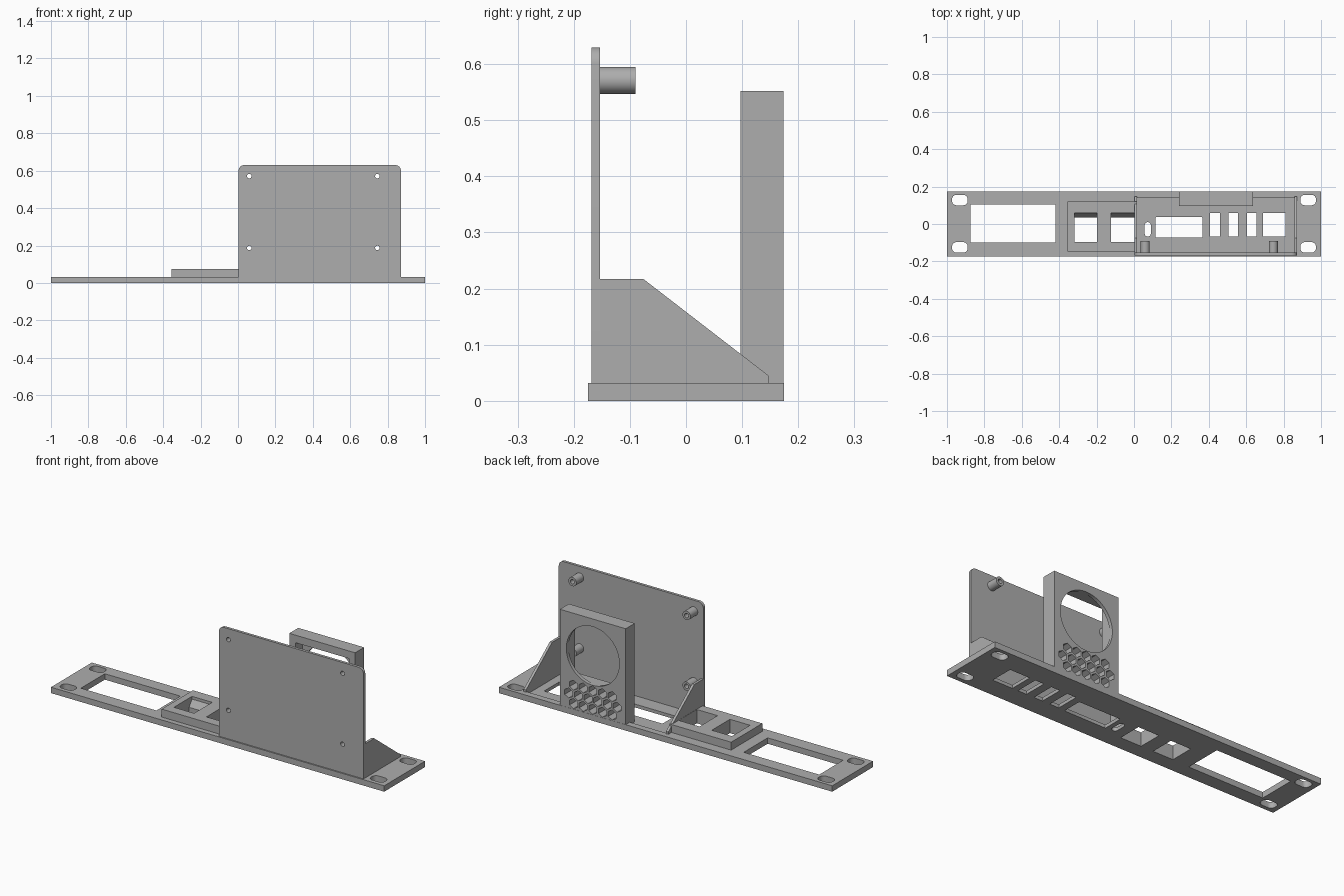
import bpy, bmesh, math

if "Cube" in bpy.data.objects:
    bpy.data.objects.remove(bpy.data.objects["Cube"])

grey = bpy.data.materials.new("plain grey")
grey.diffuse_color = (0.42, 0.42, 0.42, 1)
grey.use_nodes = True
grey.node_tree.nodes["Principled BSDF"].inputs["Base Color"].default_value = grey.diffuse_color

MAP = {'x': lambda a, b, d: (d, a, b),
       'y': lambda a, b, d: (a, d, b),
       'z': lambda a, b, d: (a, b, d)}


def prisms(name, outlines, axis, lo, hi):
    """One object holding an extruded prism for each 2D outline."""
    bm = bmesh.new()
    for pts in outlines:
        low = [bm.verts.new(MAP[axis](a, b, lo)) for a, b in pts]
        top = [bm.verts.new(MAP[axis](a, b, hi)) for a, b in pts]
        bm.faces.new(low)
        bm.faces.new(top[::-1])
        n = len(pts)
        for i in range(n):
            j = (i + 1) % n
            bm.faces.new((low[i], top[i], top[j], low[j]))
    bmesh.ops.recalc_face_normals(bm, faces=bm.faces)
    me = bpy.data.meshes.new(name)
    bm.to_mesh(me)
    bm.free()
    me.materials.append(grey)
    ob = bpy.data.objects.new(name, me)
    bpy.context.collection.objects.link(ob)
    return ob


def rect(a0, a1, b0, b1):
    return [(a0, b0), (a1, b0), (a1, b1), (a0, b1)]


def ngon(a, b, r, n=32, start=0.0):
    return [(a + r * math.cos(start + 2 * math.pi * i / n),
             b + r * math.sin(start + 2 * math.pi * i / n)) for i in range(n)]


def rounded(a0, a1, b0, b1, r, n=8):
    pts = []
    for k, (a, b) in enumerate([(a1 - r, b1 - r), (a0 + r, b1 - r),
                                (a0 + r, b0 + r), (a1 - r, b0 + r)]):
        for i in range(n + 1):
            t = math.pi / 2 * (k + i / n)
            pts.append((a + r * math.cos(t), b + r * math.sin(t)))
    return pts


def cut(ob, *args):
    cutter = prisms("cutter", *args)
    cutter.hide_render = True
    mod = ob.modifiers.new("cut", 'BOOLEAN')
    mod.operation, mod.solver, mod.object = 'DIFFERENCE', 'EXACT', cutter
    bpy.context.view_layer.objects.active = ob
    bpy.ops.object.modifier_apply(modifier=mod.name)
    bpy.data.objects.remove(cutter)


# Face plate with a thinned area behind the port cutouts
plate = prisms("face_plate", [rect(-1, 1, -0.175, 0.175)], 'z', 0, 0.032)
cut(plate, [rect(0.012, 0.863, -0.155, 0.14)], 'z', 0.018, 0.1)

# Mounting slots, display window and port cutouts
slots = [rounded(x - 0.042, x + 0.042, y - 0.028, y + 0.028, 0.024)
         for x in (-0.931, 0.931) for y in (-0.125, 0.128)]
ports = [rect(-0.873, -0.42, -0.1, 0.105),
         rounded(0.057, 0.09, -0.067, 0.01, 0.016),
         rounded(0.115, 0.367, -0.072, 0.037, 0.006, 3)]
for x0, x1 in ((0.405, 0.46), (0.505, 0.557), (0.603, 0.655), (0.69, 0.81)):
    ports.append(rect(x0, x1, -0.067, 0.06))
cut(plate, slots + ports, 'z', -0.1, 0.1)

# Raised socket block with two tapered sockets through block and plate
block = prisms("socket_block", [rect(-0.355, 0.016, -0.147, 0.12)], 'z', 0.02, 0.075)
socket = [(-0.095, -0.1), (0.035, -0.1), (0.035, 0.025), (0.06, 0.06),
          (0.06, 0.1), (-0.095, 0.1)]
for x0, x1 in ((-0.318, -0.197), (-0.123, 0.002)):
    for ob in (plate, block):
        cut(ob, [socket], 'x', x0, x1)

# Upright board plate with rounded top corners and screw holes
r, outline = 0.03, [(0.003, 0.016), (0.871, 0.016)]
for cx, start in ((0.871 - r, 0), (0.003 + r, math.pi / 2)):
    for i in range(9):
        t = start + math.pi / 2 * i / 8
        outline.append((cx + r * math.cos(t), 0.63 - r + r * math.sin(t)))
board = prisms("board_plate", [outline], 'y', -0.168, -0.153)
screws = [(x, z) for x in (0.06, 0.745) for z in (0.187, 0.571)]
bores = [ngon(x, z, 0.012, 24) for x, z in screws]
cut(board, bores, 'y', -0.3, 0)

# Standoffs
standoffs = prisms("standoffs", [ngon(x, z, 0.024) for x, z in screws], 'y', -0.155, -0.09)
cut(standoffs, bores, 'y', -0.3, 0)

# Sloped side gussets
gusset = [(-0.168, 0.016), (0.147, 0.016), (0.147, 0.045), (-0.076, 0.217), (-0.168, 0.217)]
for side, x0 in (("left", 0.003), ("right", 0.857)):
    prisms(side + "_gusset", [gusset], 'x', x0, x0 + 0.014)

# Fan mount: square pocket in front, round opening behind, honeycomb vent below
fan = prisms("fan_mount", [rect(0.24, 0.635, 0.01, 0.552)], 'y', 0.097, 0.174)
cx, cz = 0.4375, 0.351
cut(fan, [rect(cx - 0.16, cx + 0.16, cz - 0.16, cz + 0.16)], 'y', 0, 0.155)
cut(fan, [ngon(cx, cz, 0.159, 64)], 'y', 0.12, 0.3)
cells = []
for row, count in enumerate((5, 6, 5)):
    for i in range(count):
        cells.append(ngon(cx + (i - (count - 1) / 2) * 0.058,
                          0.062 + 0.05 * row, 0.027, 6, math.pi / 6))
cut(fan, cells, 'y', 0, 0.3)

# Smooth round parts, keep edges sharp
bpy.ops.object.select_all(action='DESELECT')
for ob in (plate, board, standoffs, fan):
    ob.select_set(True)
bpy.context.view_layer.objects.active = plate
bpy.ops.object.shade_smooth_by_angle(angle=math.radians(30))
